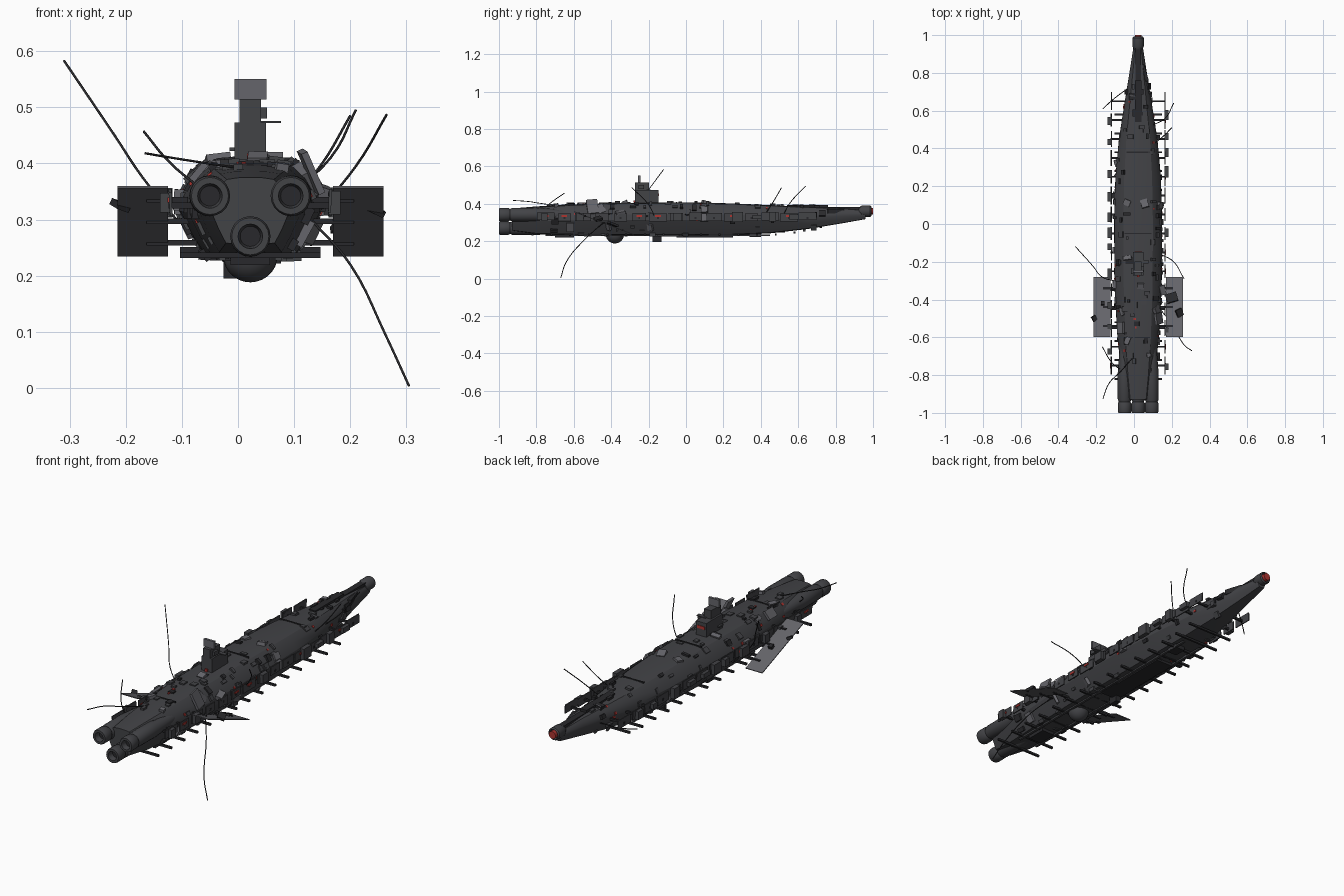
import bpy, bmesh, math, random
from mathutils import Matrix, Vector, Euler

if "Cube" in bpy.data.objects:
    bpy.data.objects.remove(bpy.data.objects["Cube"])

random.seed(7)
CX = 0.022  # hull centre line


def mat(name, *c):
    m = bpy.data.materials.new(name)
    m.diffuse_color = (*c, 1)
    m.use_nodes = True
    m.node_tree.nodes["Principled BSDF"].inputs["Base Color"].default_value = m.diffuse_color
    return m


HULL = mat("hull_dark", 0.055, 0.056, 0.062)
DARK = mat("near_black", 0.022, 0.022, 0.025)
GREY = mat("panel_grey", 0.13, 0.13, 0.145)
RED = mat("red_light", 0.42, 0.035, 0.03)


def finish(name, bm, material, smooth=None):
    bmesh.ops.recalc_face_normals(bm, faces=bm.faces)
    me = bpy.data.meshes.new(name)
    bm.to_mesh(me)
    bm.free()
    ob = bpy.data.objects.new(name, me)
    bpy.context.collection.objects.link(ob)
    me.materials.append(material)
    if smooth:
        bpy.ops.object.select_all(action='DESELECT')
        ob.select_set(True)
        bpy.context.view_layer.objects.active = ob
        bpy.ops.object.shade_smooth_by_angle(angle=math.radians(smooth))
    return ob


def boxes(name, items, material):
    """items: (centre, size[, euler])"""
    bm = bmesh.new()
    for c, s, *r in items:
        rot = Euler(r[0]).to_matrix().to_4x4() if r else Matrix()
        bmesh.ops.create_cube(bm, size=1, matrix=Matrix.Translation(c) @ rot @ Matrix.Diagonal((*s, 1)))
    return finish(name, bm, material)


def lathe_y(name, profile, x, z, material, seg=20):
    """Revolve (radius, y) points about an axis along y."""
    bm = bmesh.new()
    rings = [[bm.verts.new((x + r * math.cos(a), y, z + r * math.sin(a)))
              for a in (2 * math.pi * i / seg for i in range(seg))] for r, y in profile]
    for a, b in zip(rings, rings[1:]):
        for i in range(seg):
            bm.faces.new((a[i], a[(i + 1) % seg], b[(i + 1) % seg], b[i]))
    bm.faces.new(rings[0])
    bm.faces.new(rings[-1])
    return finish(name, bm, material, 35)


def wire(name, pts, r=0.0022):
    cu = bpy.data.curves.new(name, 'CURVE')
    cu.dimensions = '3D'
    cu.bevel_depth = r
    cu.bevel_resolution = 1
    cu.resolution_u = 5
    cu.use_fill_caps = True
    sp = cu.splines.new('BEZIER')
    sp.bezier_points.add(len(pts) - 1)
    for bp, p in zip(sp.bezier_points, pts):
        bp.co = p
        bp.handle_left_type = bp.handle_right_type = 'AUTO'
    ob = bpy.data.objects.new(name, cu)
    bpy.context.collection.objects.link(ob)
    cu.materials.append(DARK)


# Hull stations: y, half width, top z, bottom z
STATIONS = [(-0.93, 0.070, 0.375, 0.255), (-0.80, 0.090, 0.386, 0.238), (-0.60, 0.112, 0.397, 0.233),
            (-0.35, 0.127, 0.405, 0.231), (0.0, 0.130, 0.408, 0.230), (0.25, 0.123, 0.402, 0.233),
            (0.45, 0.104, 0.393, 0.242), (0.65, 0.072, 0.384, 0.265), (0.82, 0.044, 0.377, 0.293),
            (0.96, 0.022, 0.365, 0.318)]
HALF = [(0, 1), (0.32, 0.99), (0.6, 0.94), (0.82, 0.68), (0.97, 0.28), (0.98, -0.05), (0.8, -0.55), (0.62, -0.95), (0, -1)]


def station(y):
    for a, b in zip(STATIONS, STATIONS[1:]):
        if y <= b[0]:
            t = (y - a[0]) / (b[0] - a[0])
            return [p + (q - p) * t for p, q in zip(a[1:], b[1:])]
    return STATIONS[-1][1:]


def on_hull(y, k, side):
    """Surface point and roll angle on hull; k runs along the half section."""
    w, t, b = station(y)
    i = min(int(k), len(HALF) - 2)
    p = Vector(HALF[i]).lerp(Vector(HALF[i + 1]), k - i)
    d = Vector(HALF[i + 1]) - Vector(HALF[i])
    ang = math.atan2(-d.y * (t - b) / 2, d.x * w)
    return Vector((CX + side * p.x * w, y, (t + b) / 2 + p.y * (t - b) / 2)), ang * side


# Main hull
bm = bmesh.new()
section = HALF + [(-u, v) for u, v in HALF[-2:0:-1]]
rings = [[bm.verts.new((CX + u * w, y, (t + b) / 2 + v * (t - b) / 2)) for u, v in section]
         for y, w, t, b in STATIONS]
n = len(section)
for a, b in zip(rings, rings[1:]):
    for i in range(n):
        bm.faces.new((a[i], a[(i + 1) % n], b[(i + 1) % n], b[i]))
bm.faces.new(rings[0])
bm.faces.new(rings[-1])
finish("main_hull", bm, HULL, 25)

# Three engines: nacelle, nozzle and dark throat
for i, (x, z) in enumerate([(CX - 0.072, 0.342), (CX + 0.072, 0.342), (CX, 0.27)]):
    lathe_y(f"engine_nacelle_{i}", [(0.029, -0.945), (0.036, -0.93), (0.037, -0.8), (0.02, -0.58)], x, z, HULL)
    lathe_y(f"engine_nozzle_{i}", [(0.03, -0.94), (0.036, -0.95), (0.036, -0.992), (0.033, -1.0),
                                   (0.022, -1.0), (0.017, -0.965)], x, z, HULL)
    lathe_y(f"engine_throat_{i}", [(0.018, -0.972), (0.018, -0.95)], x, z, DARK)

# Nose sensor
lathe_y("nose_sensor", [(0.022, 0.925), (0.03, 0.94), (0.03, 0.985), (0.025, 0.992), (0.021, 0.98)], CX, 0.36, HULL)
lathe_y("nose_red_lens", [(0.018, 0.975), (0.018, 1.0)], CX, 0.36, RED)
boxes("nose_spine", [((CX, 0.86, 0.372), (0.03, 0.2, 0.02)), ((CX + 0.035, 0.8, 0.36), (0.018, 0.09, 0.025), (0, 0, 0.3)),
                     ((CX, 0.65, 0.387), (0.035, 0.22, 0.014))], DARK)

# Command tower
boxes("command_tower", [((CX, -0.21, 0.437), (0.056, 0.125, 0.072)), ((CX, -0.235, 0.492), (0.038, 0.075, 0.045)),
                        ((CX + 0.03, -0.2, 0.474), (0.05, 0.02, 0.004)), ((CX - 0.03, -0.25, 0.425), (0.015, 0.03, 0.006)),
                        ((CX + 0.024, -0.24, 0.49), (0.012, 0.03, 0.02))], HULL)
boxes("tower_radar_plate", [((CX, -0.25, 0.532), (0.057, 0.012, 0.037))], GREY)
boxes("tower_windows", [((CX, -0.147, 0.448), (0.04, 0.004, 0.014)), ((CX, -0.275, 0.412), (0.012, 0.01, 0.012))], RED)

# Ventral dome and hanging box
bm = bmesh.new()
bmesh.ops.create_uvsphere(bm, u_segments=24, v_segments=14, radius=0.049, matrix=Matrix.Translation((CX, -0.38, 0.237)))
finish("ventral_dome", bm, HULL, 40)
boxes("ventral_pods", [((CX - 0.035, -0.155, 0.217), (0.026, 0.05, 0.045)), ((CX, 0.1, 0.228), (0.09, 0.3, 0.014)),
                       ((CX, -0.65, 0.228), (0.07, 0.1, 0.018)), ((CX + 0.03, 0.37, 0.232), (0.05, 0.06, 0.02)),
                       ((CX, -0.1, 0.229), (0.1, 0.12, 0.01))], DARK)

# Tilted radiator wings, descending toward the nose
tilt = -math.atan2(0.122, 0.318)
boxes("radiator_wings", [((CX + s * 0.192, -0.44, 0.297), (0.09, 0.34, 0.004), (tilt, 0, 0)) for s in (-1, 1)], GREY)
boxes("wing_struts", [((CX + s * 0.14, y, 0.297 - (y + 0.44) * 0.384), (0.09, 0.012, 0.01))
                      for s in (-1, 1) for y in (-0.54, -0.44, -0.34)], DARK)
boxes("wing_debris", [((0.2, -0.39, 0.29), (0.06, 0.05, 0.012), (tilt, 0, 0.3)), ((0.24, -0.47, 0.32), (0.035, 0.04, 0.012), (0.3, 0.4, 0.5)),
                      ((-0.21, -0.5, 0.325), (0.025, 0.03, 0.012), (0.3, 0.3, 0.6)), ((-0.165, -0.42, 0.3), (0.02, 0.02, 0.015), (tilt, 0, 0))], DARK)

# Side armour plates with posts, equipment boxes and lights
plates, posts, kit, lights = [], [], [], []
for s in (-1, 1):
    for i in range(15):
        y = -0.75 + i * 0.1
        x = CX + s * 0.142
        w = station(y)[0]
        if random.random() < 0.88:
            plates.append(((x, y, 0.33 + random.uniform(-.004, .004)), (0.005, random.choice((0.07, 0.085, 0.095)), 0.042),
                           (0, random.uniform(-.06, .06), 0)))
        inner = w * 0.9
        posts.append(((CX + s * (inner + 0.145) / 2, y, 0.325), (0.147 - inner, 0.01, 0.01)))
        if random.random() < 0.5:
            kit.append(((x + s * 0.008, y + random.uniform(-.03, .03), 0.33), (0.022, random.uniform(.03, .06), random.uniform(.02, .055))))
        if random.random() < 0.4:
            lights.append(((x + s * 0.003, y, 0.335), (0.006, 0.03, 0.009)))
boxes("side_armour_plates", plates, HULL)
boxes("plate_posts", posts, DARK)
boxes("side_equipment", kit, HULL)
boxes("side_lights", lights, RED)

# Cross beams under the hull and keel rails
boxes("keel_beams", [((CX, -0.82 + i * 0.1, 0.236 + max(0, i - 13) * 0.01), (0.25, 0.01, 0.01)) for i in range(15)], DARK)
boxes("keel_rails", [((CX + s * 0.05, -0.15, 0.231), (0.012, 1.2, 0.008)) for s in (-1, 1)], HULL)

# Scattered hull fittings and red markers following the surface
def scatter(name, count, lo, hi, material, kmax=7.8, skew=0.0):
    items = []
    for _ in range(count):
        y = random.uniform(-0.78, 0.75)
        p, a = on_hull(y, random.uniform(0.2, kmax), random.choice((-1, 1)))
        size = [random.uniform(lo, hi) for _ in range(2)] + [random.uniform(lo, hi) * 0.6]
        items.append((p, size, (random.uniform(-skew, skew), a, random.uniform(-skew, skew))))
    boxes(name, items, material)


scatter("hull_fittings", 90, 0.012, 0.032, HULL)
scatter("hull_hatches", 45, 0.012, 0.04, DARK)
scatter("loose_plates", 16, 0.02, 0.045, GREY, 6, 0.5)
scatter("red_markers", 26, 0.008, 0.014, RED)

# Bent panels around the rear flanks
boxes("bent_flank_panels", [((0.13, -0.5, 0.385), (0.012, 0.06, 0.08), (0.1, -0.42, 0.1)), ((0.11, -0.62, 0.28), (0.035, 0.04, 0.05), (0, 0.5, 0)),
                            ((-0.07, -0.55, 0.385), (0.012, 0.06, 0.045), (0, 0.7, 0)), ((0.15, -0.35, 0.35), (0.03, 0.05, 0.02), (0.2, 0.3, 0.3)),
                            ((0.12, -0.46, 0.37), (0.02, 0.05, 0.05), (0.4, -0.5, 0.2))], GREY)
boxes("hull_seam_bands", [((CX, y, station(y)[1] - 0.001), (station(y)[0] * 1.1, 0.006, 0.008)) for y in (-0.6, -0.05, 0.38)], DARK)

# Whip antennas
for i, pts in enumerate([
        [(-0.11, -0.30, 0.30), (-0.17, -0.28, 0.375), (-0.22, -0.22, 0.45), (-0.31, -0.12, 0.583)],
        [(0.14, -0.16, 0.31), (0.21, -0.20, 0.395), (0.265, -0.29, 0.487)],
        [(0.13, -0.44, 0.30), (0.20, -0.53, 0.22), (0.265, -0.64, 0.09), (0.305, -0.67, 0.003)],
        [(0.09, 0.52, 0.34), (0.165, 0.56, 0.41), (0.21, 0.64, 0.495)],
        [(0.10, 0.42, 0.34), (0.15, 0.46, 0.40), (0.20, 0.51, 0.485)],
        [(-0.06, -0.78, 0.35), (-0.12, -0.73, 0.40), (-0.168, -0.65, 0.457)],
        [(0.0, -0.70, 0.392), (-0.08, -0.79, 0.404), (-0.13, -0.84, 0.412), (-0.165, -0.925, 0.418)],
        [(-0.03, 0.72, 0.33), (-0.11, 0.66, 0.30), (-0.165, 0.61, 0.29)]]):
    wire(f"whip_antenna_{i}", pts)
